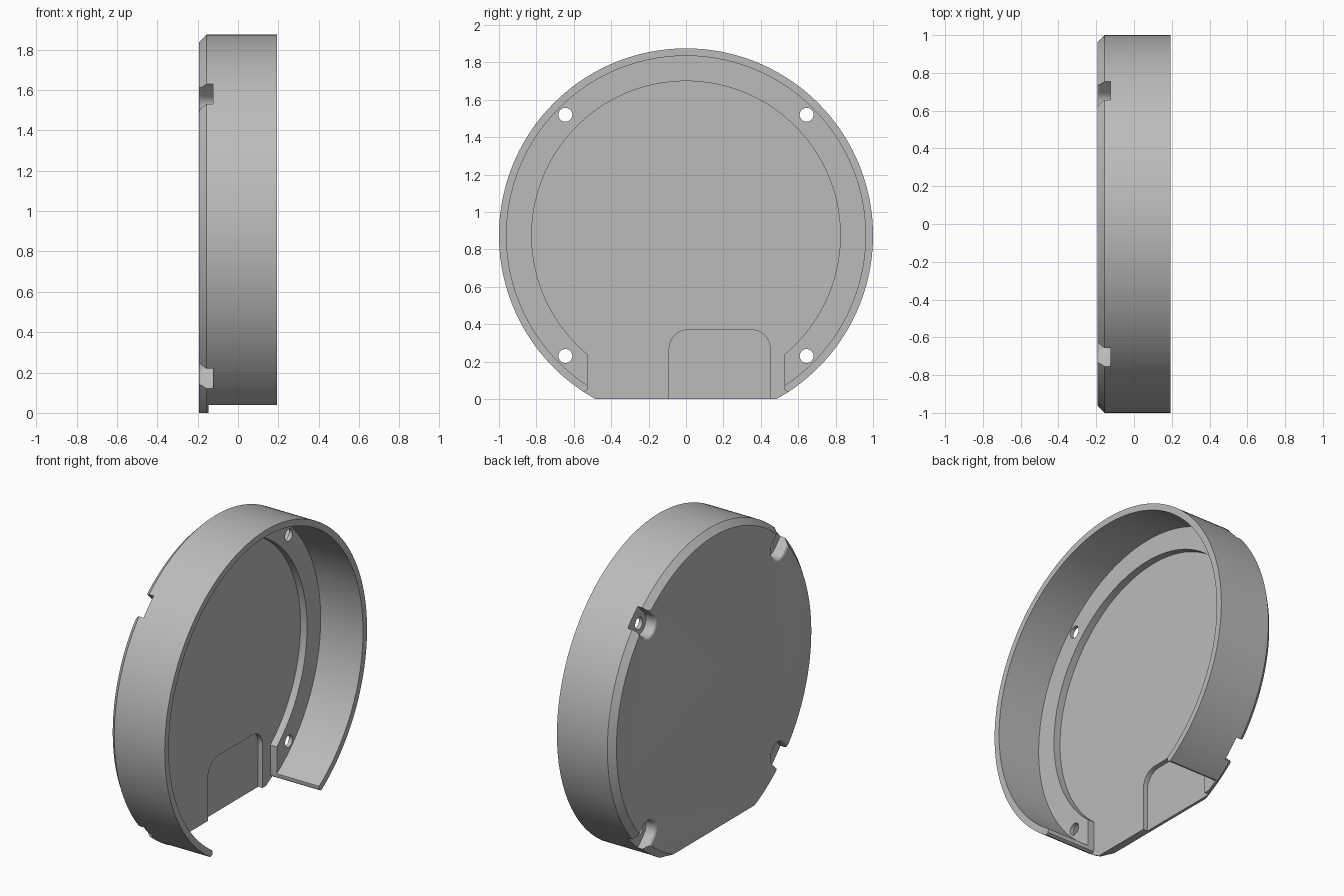
import bpy, bmesh, math
from math import sin, cos, pi

if "Cube" in bpy.data.objects:
    bpy.data.objects.remove(bpy.data.objects["Cube"])

CZ = 0.875                     # height of the round axis
BACK, FRONT = -0.193, 0.193    # extent along x


def loft(name, sections):
    """Solid through (x, [(y, z), ...]) sections stacked along x."""
    bm = bmesh.new()
    rings = [[bm.verts.new((x, y, z)) for y, z in pts] for x, pts in sections]
    n = len(rings[0])
    for a, b in zip(rings, rings[1:]):
        for i in range(n):
            j = (i + 1) % n
            bm.faces.new((a[i], a[j], b[j], b[i]))
    bm.faces.new(rings[0])
    bm.faces.new(rings[-1])
    bmesh.ops.recalc_face_normals(bm, faces=bm.faces)
    me = bpy.data.meshes.new(name)
    bm.to_mesh(me)
    bm.free()
    ob = bpy.data.objects.new(name, me)
    bpy.context.collection.objects.link(ob)
    return ob


def circle(r, y=0.0, z=CZ, n=160):
    return [(y + r * cos(2 * pi * i / n), z + r * sin(2 * pi * i / n)) for i in range(n)]


def slot(w, theta, n=24):
    """U outline around a screw centre, open outwards along theta."""
    pts = [(0.912 + w * cos(pi / 2 + pi * i / n), w * sin(pi / 2 + pi * i / n)) for i in range(n + 1)]
    pts += [(1.2, -w), (1.2, w)]
    c, s = cos(theta), sin(theta)
    return [(u * c - v * s, CZ + u * s + v * c) for u, v in pts]


def cut(sections):
    cutter = loft("cutter", sections)
    cutter.hide_render = True
    mod = body.modifiers.new("cut", 'BOOLEAN')
    mod.operation, mod.solver, mod.object = 'DIFFERENCE', 'EXACT', cutter
    bpy.context.view_layer.objects.active = body
    bpy.ops.object.modifier_apply(modifier=mod.name)
    bpy.data.objects.remove(cutter)


def prism(x0, x1, pts):
    cut([(x0, pts), (x1, pts)])


# round cover with chamfered back edge
body = loft("round_cover", [(BACK, circle(0.963)), (BACK + 0.037, circle(1.0)), (FRONT, circle(1.0))])

# hollow inside the wall, then the deeper floor inside the ledge
prism(-0.10, 0.5, circle(0.96))
prism(-0.145, 0.5, circle(0.825))

# opening at the bottom with rounded wall ends
half = [(0.6, -0.4), (0.6, 0.04), (0.548, 0.04), (0.537, 0.042), (0.529, 0.048), (0.526, 0.06), (0.526, 0.45)]
prism(-0.145, 0.5, half + [(-y, z) for y, z in reversed(half)])

# shallow pocket with rounded upper corners
pocket = [(-0.09, -0.3), (0.45, -0.3)]
for cy, start in ((0.35, 0), (0.01, pi / 2)):
    pocket += [(cy + 0.1 * cos(start + i * pi / 20), 0.27 + 0.1 * sin(start + i * pi / 20)) for i in range(11)]
prism(-0.175, 0.4, pocket)

# flat foot
prism(-1, 1, [(-2, -1), (2, -1), (2, 0), (-2, 0)])

# four screw holes with rounded-rim notches on the back
for k in range(4):
    t = pi / 4 + k * pi / 2
    prism(-0.5, 0.5, circle(0.037, 0.912 * cos(t), CZ + 0.912 * sin(t), 32))
    r = 0.02
    rim = [(BACK + r - r * sin(i * pi / 12), slot(0.07 + r * (1 - cos(i * pi / 12)), t)) for i in range(7)]
    cut([(-0.125, slot(0.07, t))] + rim + [(-0.3, slot(0.07 + r, t))])

# single grey material
grey = bpy.data.materials.new("grey")
grey.diffuse_color = (0.5, 0.5, 0.5, 1)
grey.use_nodes = True
grey.node_tree.nodes["Principled BSDF"].inputs["Base Color"].default_value = grey.diffuse_color
body.data.materials.clear()
body.data.materials.append(grey)
for p in body.data.polygons:
    p.material_index = 0

bpy.ops.object.select_all(action='DESELECT')
body.select_set(True)
bpy.context.view_layer.objects.active = body
bpy.ops.object.shade_smooth_by_angle(angle=math.radians(30))
